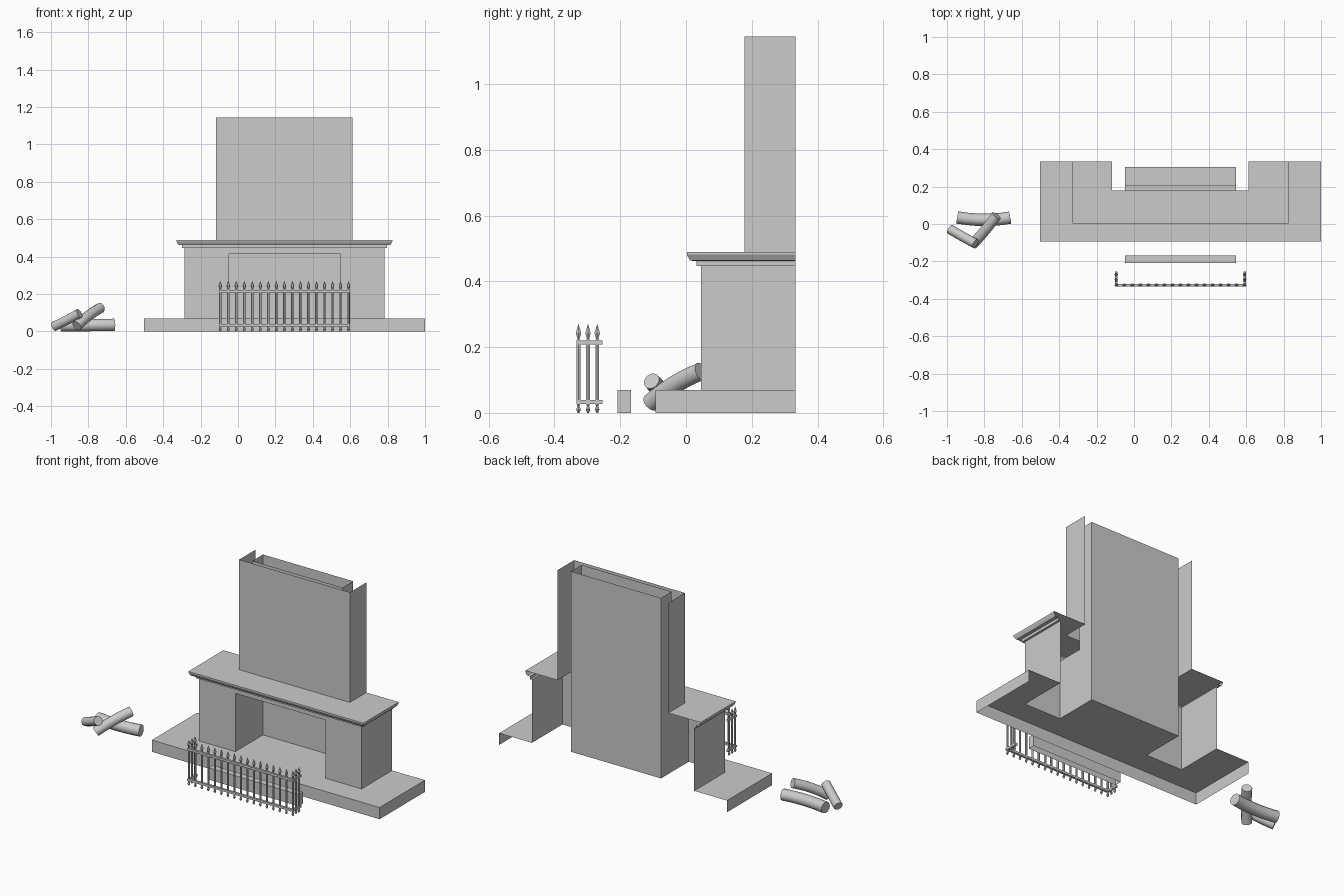
import bpy, bmesh, math
from mathutils import Vector

if "Cube" in bpy.data.objects:
    bpy.data.objects.remove(bpy.data.objects["Cube"])

CX = 0.248            # fireplace centre line
BACK = 0.333          # wall plane
TOP = 1.145           # chimney top


def build(name, polys, smooth=False):
    """Object from a list of polygons, welded together."""
    bm = bmesh.new()
    for p in polys:
        bm.faces.new([bm.verts.new(v) for v in p])
    bmesh.ops.remove_doubles(bm, verts=bm.verts, dist=1e-5)
    bmesh.ops.recalc_face_normals(bm, faces=bm.faces)
    me = bpy.data.meshes.new(name)
    bm.to_mesh(me)
    bm.free()
    ob = bpy.data.objects.new(name, me)
    bpy.context.collection.objects.link(ob)
    if smooth:
        bpy.ops.object.select_all(action='DESELECT')
        ob.select_set(True)
        bpy.context.view_layer.objects.active = ob
        bpy.ops.object.shade_smooth_by_angle(angle=math.radians(50))
    return ob


def sweep(path, z0, z1):
    """Vertical walls along a plan path (x relative to the centre line)."""
    return [[(CX + a[0], a[1], z0), (CX + b[0], b[1], z0),
             (CX + b[0], b[1], z1), (CX + a[0], a[1], z1)]
            for a, b in zip(path, path[1:])]


def flat(pts, z):
    return [(CX + x, y, z) for x, y in pts]


def box(x0, x1, y0, y1, z0, z1):
    c = [(x0, y0), (x1, y0), (x1, y1), (x0, y1)]
    sides = [[(*a, z0), (*b, z0), (*b, z1), (*a, z1)] for a, b in zip(c, c[1:] + c[:1])]
    return sides + [[(*p, z1) for p in c], [(*p, z0) for p in c[::-1]]]


def rings_to_polys(rings, caps=True):
    n = len(rings[0])
    polys = [[a[i], a[(i + 1) % n], b[(i + 1) % n], b[i]]
             for a, b in zip(rings, rings[1:]) for i in range(n)]
    return polys + ([rings[0][::-1], rings[-1]] if caps else [])


B, F, C = 0.535, 0.297, 0.365     # half widths: body, firebox, chimney
H, FRONT, LINTEL, BODY_TOP = 0.07, 0.045, 0.417, 0.446
FLUE, FB = 0.205, 0.305           # flue front and firebox back

# hearth: open-backed plinth, floor running into the firebox
hx, hy = 0.751, -0.093
floor_half = [(hx, hy), (hx, BACK), (B, BACK), (B, FRONT), (F, FRONT), (F, FB)]
floor = floor_half + [(-x, y) for x, y in reversed(floor_half)]
build("hearth", [flat(floor, H)] +
      sweep([(-hx, BACK), (-hx, hy), (hx, hy), (hx, BACK)], 0, H))

# surround: side walls and front with opening
u = [(-B, H), (-F, H), (-F, LINTEL), (F, LINTEL), (F, H), (B, H), (B, BODY_TOP), (-B, BODY_TOP)]
build("surround", [[(CX + x, FRONT, z) for x, z in u]] +
      sweep([(-B, BACK), (-B, FRONT)], H, BODY_TOP) +
      sweep([(B, FRONT), (B, BACK)], H, BODY_TOP))

# firebox with flue
side = [(FRONT, H), (FB, H), (FB, TOP), (FLUE, TOP), (FLUE, LINTEL), (FRONT, LINTEL)]
build("firebox_and_flue", [[(CX + s * F, y, z) for y, z in side] for s in (-1, 1)] +
      sweep([(-F, FB), (F, FB)], H, TOP) +
      sweep([(-F, FLUE), (F, FLUE)], LINTEL, TOP) +
      [flat([(-F, FRONT), (F, FRONT), (F, FLUE), (-F, FLUE)], LINTEL)])

# mantel: mitred moulding round three sides, top notched for the chimney
profile = [(0, BODY_TOP), (.013, BODY_TOP), (.013, .462), (.032, .463), (.0425, .481), (.0425, .489)]
path = lambda d: [(-B - d, BACK), (-B - d, FRONT - d), (B + d, FRONT - d), (B + d, BACK)]
mantel = []
for (d0, z0), (d1, z1) in zip(profile, profile[1:]):
    lo, hi = flat(path(d0), z0), flat(path(d1), z1)
    mantel += [[lo[i], lo[i + 1], hi[i + 1], hi[i]] for i in range(3)]
CY = 0.178
mantel.append(flat(path(.0425) + [(C, BACK), (C, CY), (-C, CY), (-C, BACK)], .489))
build("mantel", mantel)

# chimney breast
build("chimney_breast", sweep([(-C, BACK), (-C, CY), (C, CY), (C, BACK)], .489, TOP))

# loose kerb in front of the hearth, open below
build("kerb", box(CX - F, CX + F, -.208, -.168, 0, H)[:5])

# fire guard rails
gx, gy, r = 0.343, -0.327, 0.0065
rails = []
for z in (.033, .214):
    rails += box(CX - gx - r, CX + gx + r, gy - r, gy + r, z - r, z + r)
    for s in (-1, 1):
        x = CX + s * gx
        rails += box(x - r, x + r, gy + r, -.254, z - r, z + r)
build("guard_rails", rails)

# fire guard pickets: turned foot, shaft and spear tip
spear = [(.003, 0), (.008, .010), (.004, .021), (.0065, .026), (.0065, .221),
         (.004, .226), (.0095, .243), (.0008, .269)]
spots = [(CX - gx + 2 * gx * i / 16, gy) for i in range(17)]
spots += [(CX + s * gx, y) for s in (-1, 1) for y in (-.298, -.27)]
for i, (x, y) in enumerate(spots):
    rings = [[(x + q * math.cos(k * math.pi / 3), y + q * math.sin(k * math.pi / 3), z)
              for k in range(6)] for q, z in spear]
    build(f"guard_picket_{i + 1}", rings_to_polys(rings))


# logs: bent round tubes through three points
def log(name, p0, p1, p2, rad, n=12, steps=6):
    p0, p1, p2 = Vector(p0), Vector(p1), Vector(p2)
    ctrl = 2 * p1 - (p0 + p2) / 2
    rings = []
    for s in range(steps + 1):
        t = s / steps
        p = p0 * (1 - t) ** 2 + ctrl * 2 * t * (1 - t) + p2 * t * t
        tan = ((ctrl - p0) * (1 - t) + (p2 - ctrl) * t).normalized()
        e = tan.cross(Vector((0, 0, 1))).normalized()
        f = e.cross(tan)
        rings.append([p + rad * (math.cos(a) * e + math.sin(a) * f)
                      for a in (2 * math.pi * k / n for k in range(n))])
    build(name, rings_to_polys(rings), smooth=True)


log("log_flat", (-.945, .035, .033), (-.80, .022, .034), (-.662, .034, .035), .033)
log("log_left", (-.984, -.028, .027), (-.915, -.068, .061), (-.848, -.105, .097), .026)
log("log_leaning", (-.862, -.108, .03), (-.798, -.036, .085), (-.735, .045, .126), .028)
